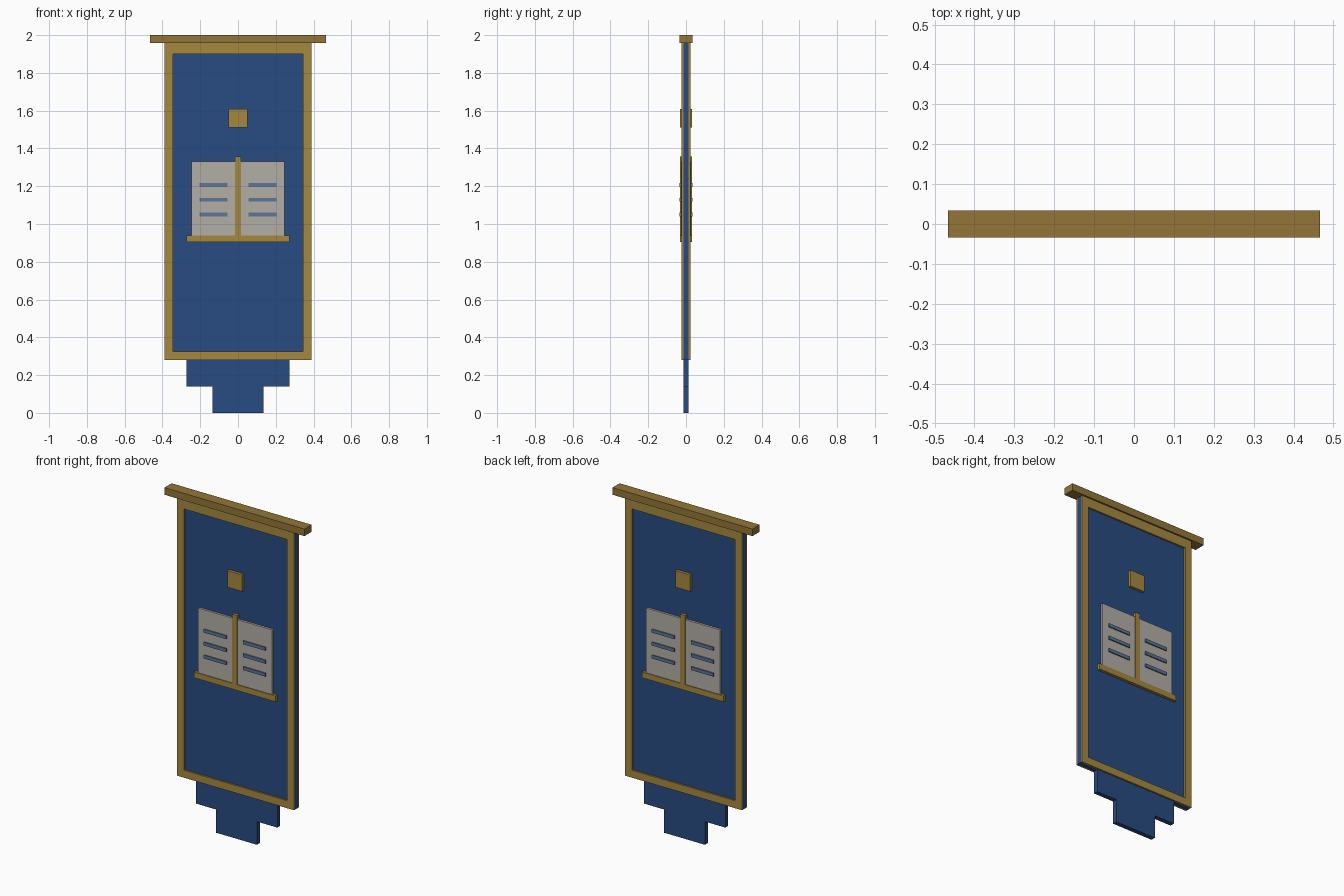
import bpy, bmesh

if "Cube" in bpy.data.objects:
    bpy.data.objects.remove(bpy.data.objects["Cube"])


def material(name, rgb):
    m = bpy.data.materials.new(name)
    m.diffuse_color = (*rgb, 1)
    m.use_nodes = True
    m.node_tree.nodes["Principled BSDF"].inputs["Base Color"].default_value = m.diffuse_color
    return m


BLUE = material("blue_cloth", (0.022, 0.07, 0.22))
GOLD = material("gold_trim", (0.38, 0.25, 0.05))
WOOD = material("dark_gold", (0.29, 0.18, 0.04))
PAGE = material("page", (0.45, 0.43, 0.39))
INK = material("ink", (0.11, 0.18, 0.30))


def finish(name, bm, mat):
    bmesh.ops.recalc_face_normals(bm, faces=bm.faces)
    me = bpy.data.meshes.new(name)
    bm.to_mesh(me)
    bm.free()
    me.materials.append(mat)
    ob = bpy.data.objects.new(name, me)
    bpy.context.collection.objects.link(ob)
    return ob


def box(name, x, y, z, mat):
    bm = bmesh.new()
    bmesh.ops.create_cube(bm, size=1)
    for v in bm.verts:
        v.co = [r[0] if c < 0 else r[1] for c, r in zip(v.co, (x, y, z))]
    return finish(name, bm, mat)


def extrude(name, loops, y0, y1, mat):
    """Fill matching xz faces at y0 and pull them to y1."""
    bm = bmesh.new()
    face = bm.faces.new([bm.verts.new((x, y0, z)) for x, z in loops])
    ext = bmesh.ops.extrude_face_region(bm, geom=[face])
    for v in ext["geom"]:
        if isinstance(v, bmesh.types.BMVert):
            v.co.y = y1
    return finish(name, bm, mat)


# Stepped cloth panel
half = [(0.39, 1.96), (0.39, 0.28), (0.272, 0.28), (0.272, 0.14), (0.136, 0.14), (0.136, 0)]
extrude("cloth", half + [(-x, z) for x, z in reversed(half)], -0.014, 0.014, BLUE)

# Hanging bar
box("top_bar", (-0.467, 0.467), (-0.034, 0.034), (1.957, 2.0), WOOD)


def frame(name, y0, y1):
    """Mitred rectangular border."""
    bm = bmesh.new()
    outer = [(-0.39, 0.28), (0.39, 0.28), (0.39, 1.957), (-0.39, 1.957)]
    inner = [(-0.345, 0.325), (0.345, 0.325), (0.345, 1.90), (-0.345, 1.90)]
    rings = [[bm.verts.new((x, y, z)) for x, z in loop]
             for loop, y in ((outer, y0), (inner, y0), (inner, y1), (outer, y1))]
    for a, b in zip(rings, rings[1:] + rings[:1]):
        for i in range(4):
            j = (i + 1) % 4
            bm.faces.new((a[i], a[j], b[j], b[i]))
    finish(name, bm, GOLD)


# Identical decoration on both sides
for side, s in (("front", -1), ("back", 1)):
    def depth(d, start=0.014):
        return tuple(sorted((s * start, s * d)))

    frame(side + "_frame", *depth(0.024))
    box(side + "_square", (-0.05, 0.05), depth(0.031), (1.51, 1.61), GOLD)
    box(side + "_book_spine", (-0.016, 0.016), depth(0.032), (0.94, 1.357), GOLD)
    box(side + "_book_ledge", (-0.272, 0.272), depth(0.032), (0.905, 0.94), GOLD)
    for hand, h in (("left", -1), ("right", 1)):
        box(f"{side}_{hand}_page", sorted((h * 0.016, h * 0.247)), depth(0.027),
            (0.94, 1.33), PAGE)
        for i in range(3):
            z = 1.05 + 0.078 * i
            box(f"{side}_{hand}_line_{i + 1}", sorted((h * 0.056, h * 0.205)),
                depth(0.034, 0.027), (z - 0.01, z + 0.01), INK)
